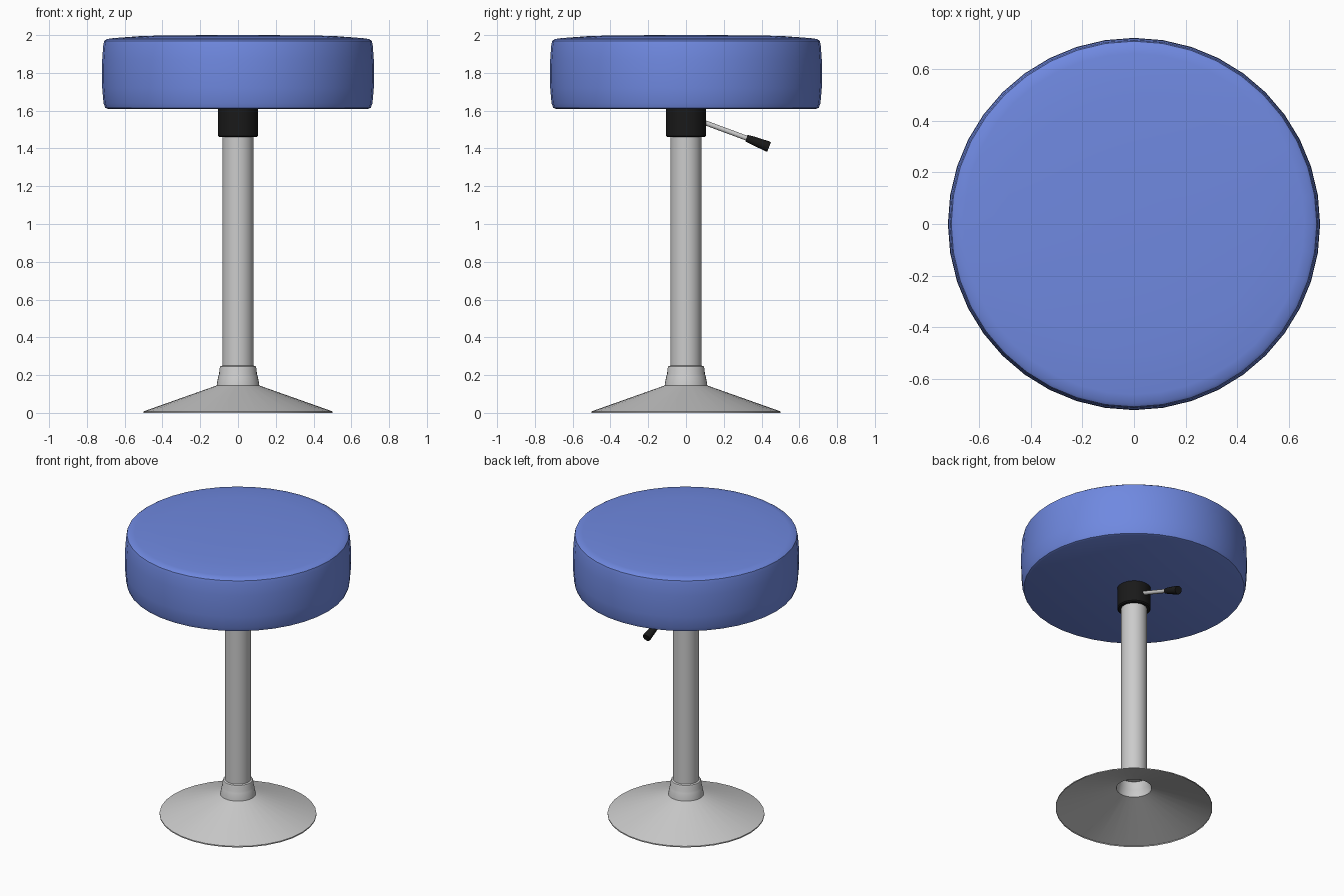
import bpy, bmesh, math
from mathutils import Vector

if "Cube" in bpy.data.objects:
    bpy.data.objects.remove(bpy.data.objects["Cube"])


def material(name, rgb):
    m = bpy.data.materials.new(name)
    m.diffuse_color = (*rgb, 1)
    m.use_nodes = True
    m.node_tree.nodes["Principled BSDF"].inputs["Base Color"].default_value = m.diffuse_color
    return m


def lathe(name, profile, mat=None, sides=32, start=(0, 0, 0), axis=(0, 0, 1), angle=35):
    """Revolve (radius, height) points around an axis; radius 0 closes the end."""
    bm = bmesh.new()
    vs = [bm.verts.new((r, 0, z)) for r, z in profile]
    es = [bm.edges.new(p) for p in zip(vs, vs[1:])]
    bmesh.ops.spin(bm, geom=vs + es, cent=(0, 0, 0), axis=(0, 0, 1),
                   angle=math.tau, steps=sides, use_merge=False)
    bmesh.ops.remove_doubles(bm, verts=bm.verts, dist=0.0002)
    bmesh.ops.recalc_face_normals(bm, faces=bm.faces)
    # an open shell may be flipped: faces of the outer side must point outward
    ref = max(bm.faces, key=lambda f: f.calc_center_median().xy.length)
    c = ref.calc_center_median()
    if ref.normal.dot(Vector((c.x, c.y, 0))) < 0:
        bmesh.ops.reverse_faces(bm, faces=bm.faces)
    me = bpy.data.meshes.new(name)
    bm.to_mesh(me)
    bm.free()
    ob = bpy.data.objects.new(name, me)
    bpy.context.collection.objects.link(ob)
    ob.location = start
    ob.rotation_euler = Vector(axis).to_track_quat('Z', 'Y').to_euler()
    if mat:
        me.materials.append(mat)
    bpy.ops.object.select_all(action='DESELECT')
    ob.select_set(True)
    bpy.context.view_layer.objects.active = ob
    bpy.ops.object.shade_smooth_by_angle(angle=math.radians(angle))
    return ob


blue = material("blue_vinyl", (0.16, 0.25, 0.75))
black = material("black_plastic", (0.01, 0.01, 0.01))

# Padded round seat with rounded rims and a slightly domed top
lathe("seat", [(0, 1.61), (0.69, 1.61), (0.703, 1.615), (0.712, 1.64), (0.719, 1.72),
               (0.721, 1.80), (0.719, 1.87), (0.713, 1.95), (0.708, 1.97), (0.695, 1.979),
               (0.66, 1.984), (0.50, 1.996), (0.16, 2.0), (0, 2.0)], blue, 40)

# Height adjuster housing under the seat
lathe("housing", [(0, 1.46), (0.10, 1.46), (0.107, 1.467), (0.107, 1.61), (0, 1.61)], black)

# Column
lathe("column", [(0, 0.24), (0.083, 0.24), (0.083, 1.47), (0, 1.47)])

# Stepped collar, open underneath
lathe("collar", [(0.113, 0.145), (0.111, 0.16), (0.104, 0.195), (0.100, 0.205),
                 (0.098, 0.235), (0.094, 0.246), (0.083, 0.25)])

# Hollow conical foot
lathe("base", [(0.50, 0.0), (0.50, 0.008), (0.113, 0.145)])

# Lever sloping down towards the back, with a flared grip
a, b, c = Vector((0, 0.09, 1.54)), Vector((0, 0.32, 1.455)), Vector((0, 0.44, 1.408))
rod, grip = (b - a).length + 0.02, (c - b).length
lathe("lever_rod", [(0, 0), (0.013, 0), (0.013, rod), (0, rod)], None, 16, a, b - a)
lathe("lever_grip", [(0, 0), (0.018, 0), (0.022, 0.03), (0.028, grip - 0.006),
                     (0.026, grip), (0, grip)], black, 16, b, c - b)
